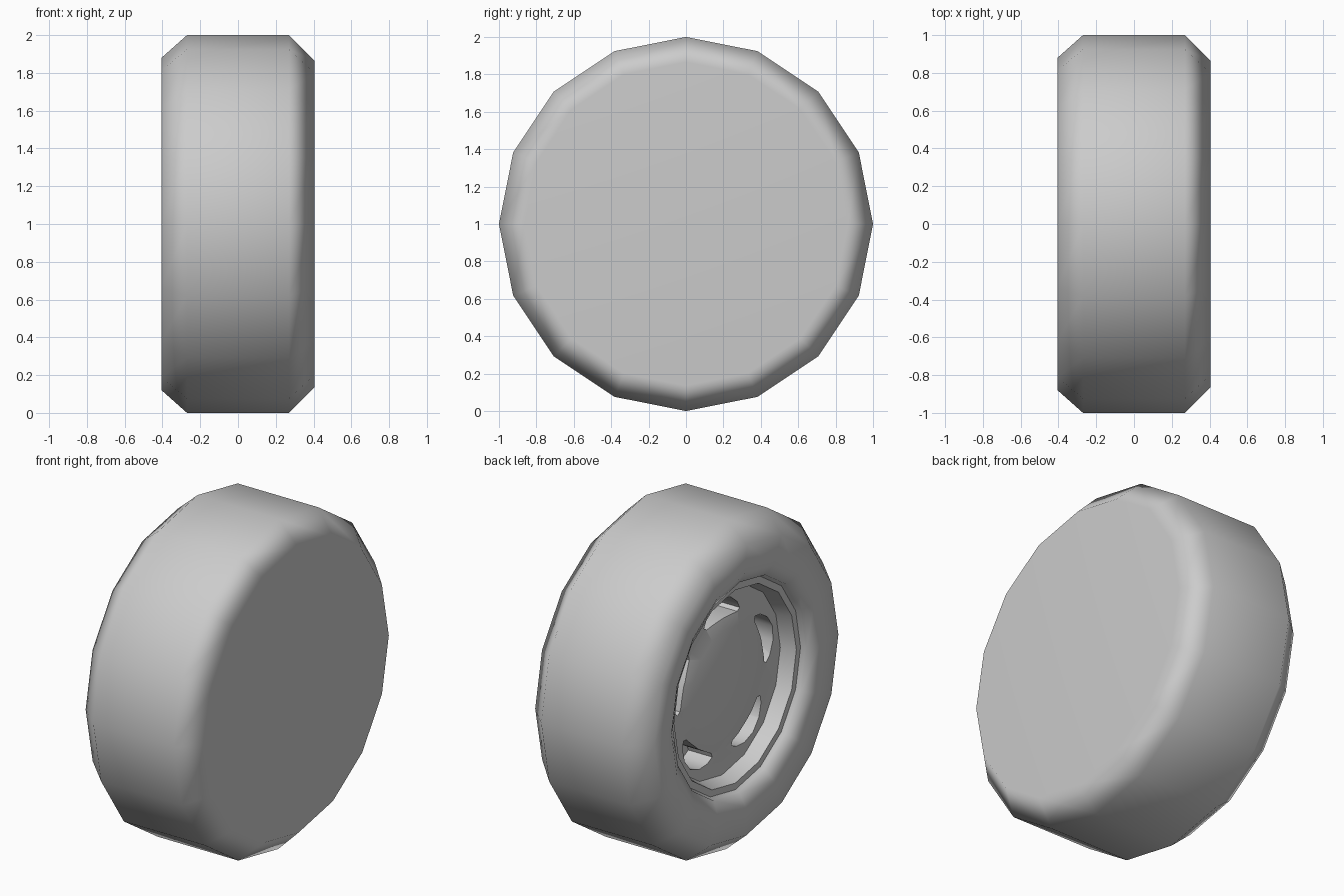
import bpy, bmesh, math

cube = bpy.data.objects.get("Cube")
if cube:
    bpy.data.objects.remove(cube, do_unlink=True)

SIDES = 16
grey = bpy.data.materials.new("light_grey")
grey.use_nodes = True
grey.diffuse_color = (0.6, 0.6, 0.6, 1)
grey.node_tree.nodes["Principled BSDF"].inputs["Base Color"].default_value = (0.6, 0.6, 0.6, 1)


def lathe(name, profile):
    """Turn a list of (x, radius) points around the x axis at z = 1."""
    bm = bmesh.new()
    rings = []
    for x, r in profile:
        if r == 0:
            rings.append([bm.verts.new((x, 0, 1))])
            continue
        angles = [2 * math.pi * i / SIDES for i in range(SIDES)]
        rings.append([bm.verts.new((x, r * math.sin(a), 1 + r * math.cos(a))) for a in angles])
    for a, b in zip(rings, rings[1:]):
        for i in range(SIDES):
            j = (i + 1) % SIDES
            corners = [a[i % len(a)], a[j % len(a)], b[j % len(b)], b[i % len(b)]]
            bm.faces.new(list(dict.fromkeys(corners)))
    # Flat cap on any open outer end
    if len(rings[-1]) > 1:
        bm.faces.new(rings[-1])
    bmesh.ops.recalc_face_normals(bm, faces=bm.faces)
    mesh = bpy.data.meshes.new(name)
    bm.to_mesh(mesh)
    bm.free()
    mesh.materials.append(grey)
    obj = bpy.data.objects.new(name, mesh)
    bpy.context.collection.objects.link(obj)
    return obj


def smooth(obj, angle):
    bpy.ops.object.select_all(action="DESELECT")
    obj.select_set(True)
    bpy.context.view_layer.objects.active = obj
    bpy.ops.object.shade_smooth_by_angle(angle=math.radians(angle))


# Tyre with a bevelled tread and a closed flat side
tyre = lathe("tyre", [(-0.3, 0.63), (-0.36, 0.64), (-0.4, 0.71), (-0.405, 0.88),
                      (-0.27, 1), (0.27, 1), (0.405, 0.865)])
smooth(tyre, 75)
weighted = tyre.modifiers.new("weighted_normals", "WEIGHTED_NORMAL")
weighted.keep_sharp = True

# Rim with stepped lip, recessed disc and slightly domed hub
rim = lathe("rim", [(0, 0), (0, 0.645), (-0.36, 0.645), (-0.33, 0.625), (-0.33, 0.585),
                    (-0.24, 0.56), (-0.24, 0.41), (-0.265, 0.33), (-0.28, 0)])

# Five slots around the hub
for i in range(5):
    a = 2 * math.pi * i / 5
    bpy.ops.mesh.primitive_cylinder_add(
        vertices=12, radius=1, depth=0.4,
        location=(-0.28, 0.45 * math.sin(a), 1 + 0.45 * math.cos(a)))
    cutter = bpy.context.object
    cutter.name = f"slot_cutter_{i + 1}"
    # Stand the cylinder along x, flatten it radially, then turn it into place
    for v in cutter.data.vertices:
        t, r, x = v.co.x * 0.17, v.co.y * 0.06, v.co.z
        r -= 0.35 * t * t / 0.17
        v.co = (x, t * math.cos(a) + r * math.sin(a), r * math.cos(a) - t * math.sin(a))
    bm = bmesh.new()
    bm.from_mesh(cutter.data)
    bmesh.ops.recalc_face_normals(bm, faces=bm.faces)
    bm.to_mesh(cutter.data)
    bm.free()
    cutter.data.materials.append(grey)
    cut = rim.modifiers.new(cutter.name, "BOOLEAN")
    cut.operation = "DIFFERENCE"
    cut.solver = "EXACT"
    cut.object = cutter

# Apply the cuts and remove the cutters
bpy.ops.object.select_all(action="DESELECT")
rim.select_set(True)
bpy.context.view_layer.objects.active = rim
for mod in list(rim.modifiers):
    cutter = mod.object
    bpy.ops.object.modifier_apply(modifier=mod.name)
    bpy.data.objects.remove(cutter, do_unlink=True)
smooth(rim, 35)
